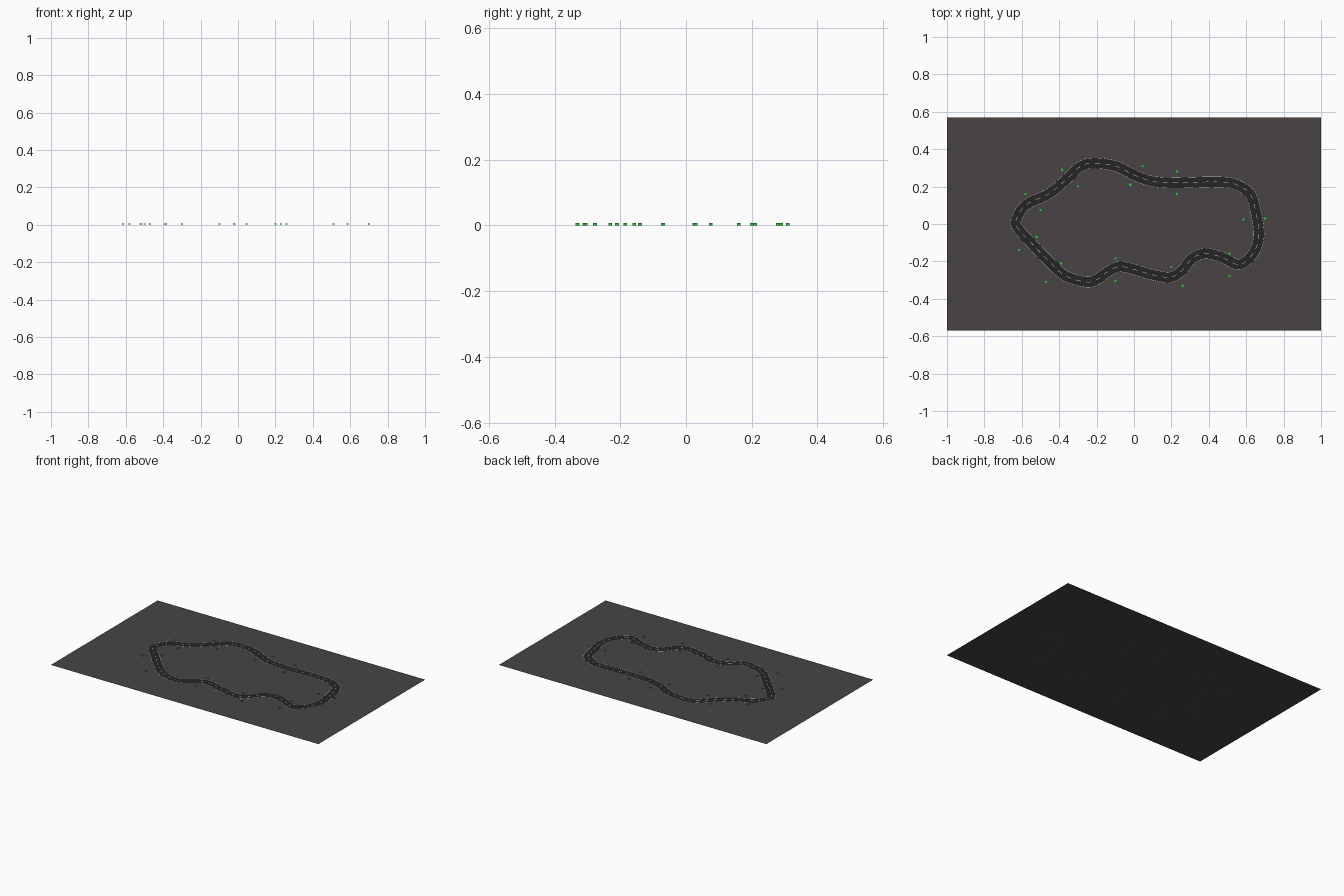
import bpy, bmesh, math
from mathutils import Vector

if "Cube" in bpy.data.objects:
    bpy.data.objects.remove(bpy.data.objects["Cube"])

GROUND_Z, ROAD_Z, LINE_Z = 0.002, 0.0028, 0.0034
HALF = 0.027


def material(name, rgb):
    m = bpy.data.materials.new(name)
    m.diffuse_color = (*rgb, 1)
    m.use_nodes = True
    m.node_tree.nodes["Principled BSDF"].inputs["Base Color"].default_value = m.diffuse_color
    return m


def mesh_object(name, verts, faces, mat):
    me = bpy.data.meshes.new(name)
    me.from_pydata(verts, [], faces)
    me.materials.append(mat)
    ob = bpy.data.objects.new(name, me)
    bpy.context.collection.objects.link(ob)
    return ob


ground_mat = material("ground_grey", (0.065, 0.057, 0.059))
road_mat = material("asphalt", (0.018, 0.018, 0.018))
line_mat = material("white_paint", (0.8, 0.8, 0.8))
marker_mat = material("marker_green", (0.02, 0.6, 0.03))

# Centre line of the circuit, clockwise from the left end
ctrl = [(-.632, .015), (-.58, .10), (-.45, .165), (-.35, .25), (-.29, .305),
        (-.22, .325), (-.10, .31), (.005, .26), (.10, .228), (.22, .22),
        (.43, .225), (.54, .213), (.62, .16), (.65, .07), (.668, -.055),
        (.645, -.145), (.59, -.205), (.545, -.215), (.47, -.178), (.38, -.158),
        (.31, -.185), (.255, -.25), (.19, -.285), (.085, -.268), (-.065, -.228),
        (-.14, -.255), (-.195, -.295), (-.255, -.31), (-.37, -.275),
        (-.46, -.195), (-.555, -.095), (-.615, -.03)]
P = [Vector(p) for p in ctrl]
N = len(P)


def spline(i, t):
    a, b, c, d = (P[(i + k) % N] for k in (-1, 0, 1, 2))
    return 0.5 * (2*b + (c - a)*t + (2*a - 5*b + 4*c - d)*t*t
                  + (3*b - a - 3*c + d)*t**3)


dense = [spline(i, k / 16) for i in range(N) for k in range(16)]

# Resample at even spacing
COUNT = 240
lengths = [0.0]
for a, b in zip(dense, dense[1:] + dense[:1]):
    lengths.append(lengths[-1] + (b - a).length)
path, j = [], 0
for k in range(COUNT):
    s = lengths[-1] * k / COUNT
    while lengths[j + 1] < s:
        j += 1
    f = (s - lengths[j]) / (lengths[j + 1] - lengths[j])
    path.append(dense[j].lerp(dense[(j + 1) % len(dense)], f))
normals = []
for k in range(COUNT):
    t = (path[(k + 1) % COUNT] - path[k - 1]).normalized()
    normals.append(Vector((-t.y, t.x)))


def ribbon(name, lo, hi, z, mat, keep=lambda k: True):
    verts = []
    for p, n in zip(path, normals):
        verts += [(*(p + n*lo), z), (*(p + n*hi), z)]
    faces = []
    for k in range(COUNT):
        if keep(k):
            m = (k + 1) % COUNT
            faces.append((2*k, 2*m, 2*m + 1, 2*k + 1))
    return mesh_object(name, verts, faces, mat)


# Flat ground sheet
mesh_object("ground", [(-1, -.57, GROUND_Z), (1, -.57, GROUND_Z),
                       (1, .57, GROUND_Z), (-1, .57, GROUND_Z)],
            [(0, 1, 2, 3)], ground_mat)

# Road surface and painted lines
ribbon("road", -HALF - .002, HALF + .002, ROAD_Z, road_mat)
dash = lambda k: k % 4 < 2
ribbon("centre_dashes", -.0012, .0012, LINE_Z, line_mat, dash)
ribbon("left_edge_line", HALF, HALF + .0015, LINE_Z, line_mat)
ribbon("right_edge_line", -HALF - .0015, -HALF, LINE_Z, line_mat)

# Pairs of trackside marker blocks
markers = [(-.385, .29), (-.30, .20), (.045, .31), (-.02, .21), (.23, .28),
           (.23, .16), (-.58, .16), (-.50, .075), (-.52, -.07), (-.615, -.14),
           (-.39, -.21), (-.47, -.31), (-.10, -.185), (-.10, -.305),
           (.20, -.23), (.26, -.33), (.51, -.157), (.51, -.277),
           (.585, .025), (.70, .03)]
for i, (x, y) in enumerate(markers):
    bpy.ops.mesh.primitive_cube_add(size=1, location=(x, y, .0035))
    ob = bpy.context.object
    ob.name = f"marker_block_{i + 1}"
    ob.scale = (.011, .011, .007)
    ob.data.materials.append(marker_mat)
